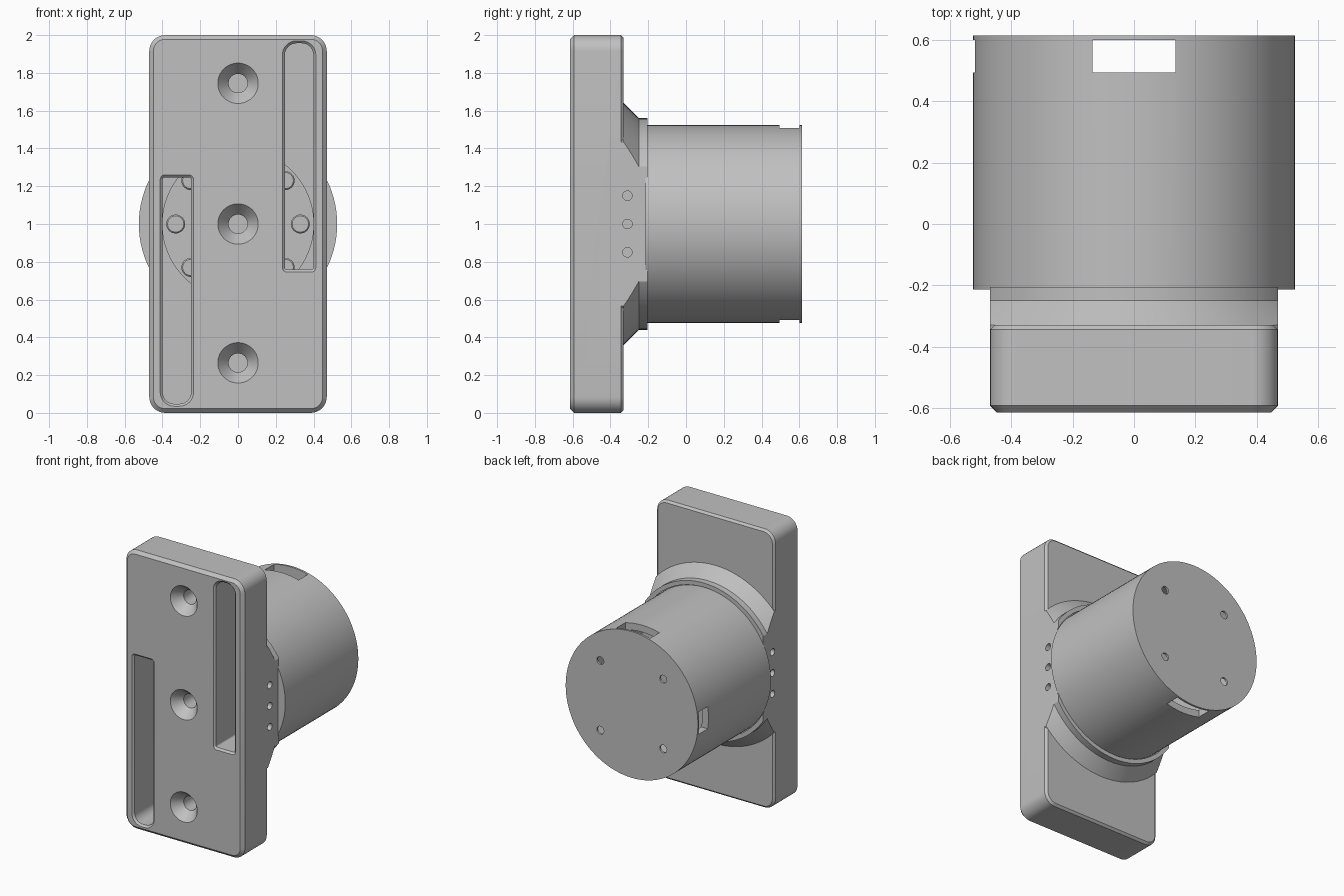
import bpy
import bmesh
from math import sin, cos, pi

cube = bpy.data.objects.get("Cube")
if cube:
    bpy.data.objects.remove(cube, do_unlink=True)

grey = bpy.data.materials.new("light_grey")
grey.use_nodes = True
colour = (0.53, 0.53, 0.53, 1)
grey.diffuse_color = colour
grey.node_tree.nodes["Principled BSDF"].inputs["Base Color"].default_value = colour

MID = 1.0  # height of the drum axis


def circle(y, r, x=0, z=MID, n=96):
    return [(x + r * cos(2 * pi * i / n), y, z + r * sin(2 * pi * i / n)) for i in range(n)]


def rounded(y, x0, x1, z0, z1, top, bottom, inset=0, steps=8):
    """Rounded rectangle across the y axis, with its own top and bottom corner radius."""
    points = []
    corners = [(x1, z1, -1, -1, top), (x0, z1, 1, -1, top),
               (x0, z0, 1, 1, bottom), (x1, z0, -1, 1, bottom)]
    for k, (x, z, sx, sz, r) in enumerate(corners):
        for i in range(steps + 1):
            a = (k + i / steps) * pi / 2
            reach = max(r - inset, 0.004)
            points.append((x + sx * (inset + reach) + reach * cos(a), y,
                           z + sz * (inset + reach) + reach * sin(a)))
    return points


def loft(name, rings):
    """Closed solid through a row of rings with equal point counts."""
    bm = bmesh.new()
    loops = [[bm.verts.new(p) for p in ring] for ring in rings]
    n = len(loops[0])
    for a, b in zip(loops, loops[1:]):
        for i in range(n):
            bm.faces.new((a[i], a[(i + 1) % n], b[(i + 1) % n], b[i]))
    bm.faces.new(loops[0])
    bm.faces.new(loops[-1])
    bmesh.ops.recalc_face_normals(bm, faces=bm.faces)
    mesh = bpy.data.meshes.new(name)
    bm.to_mesh(mesh)
    bm.free()
    mesh.materials.append(grey)
    obj = bpy.data.objects.new(name, mesh)
    bpy.context.collection.objects.link(obj)
    return obj


def box(name, x0, x1, y0, y1, z0, z1):
    return loft(name, [[(x0, y, z0), (x1, y, z0), (x1, y, z1), (x0, y, z1)] for y in (y0, y1)])


def rod(name, r, y0, y1, x=0, z=MID, n=96):
    return loft(name, [circle(y0, r, x, z, n), circle(y1, r, x, z, n)])


def select(obj):
    bpy.ops.object.select_all(action='DESELECT')
    obj.select_set(True)
    bpy.context.view_layer.objects.active = obj


def combine(obj, tool, operation='DIFFERENCE'):
    select(obj)
    mod = obj.modifiers.new("combine", 'BOOLEAN')
    mod.operation = operation
    mod.solver = 'EXACT'
    mod.object = tool
    bpy.ops.object.modifier_apply(modifier=mod.name)
    bpy.data.objects.remove(tool, do_unlink=True)


def smooth(obj):
    select(obj)
    bpy.ops.object.shade_smooth_by_angle(angle=pi / 7)


# Mounting plate with chamfered front and back rims
FRONT, BACK, HALF = -0.615, -0.33, 0.47
plate = loft("mounting_plate", [
    rounded(y, -HALF, HALF, 0, 2, 0.085, 0.085, inset)
    for y, inset in [(FRONT, 0.022), (FRONT + 0.022, 0), (BACK - 0.015, 0), (BACK, 0.015)]])

# Conical collar, trimmed flush with the plate sides
collar = loft("collar", [circle(-0.4, 0.64), circle(BACK, 0.64),
                         circle(-0.25, 0.56), circle(-0.205, 0.56)])
combine(collar, box("trim", -HALF, HALF, -1, 1, 0, 2), 'INTERSECT')
combine(plate, collar, 'UNION')

# Seat for the drum, and the bore behind the slots
combine(plate, rod("seat", 0.53, -0.215, -0.1))
combine(plate, loft("bore", [circle(-0.38, 0.39), circle(-0.37, 0.4), circle(-0.1, 0.4)]))

# Two long front slots with chamfered rims
for x0, x1, z0, z1, top, bottom in [(0.235, 0.412, 0.745, 1.97, 0.075, 0.025),
                                    (-0.412, -0.235, 0.035, 1.26, 0.025, 0.075)]:
    combine(plate, loft("slot", [
        rounded(y, x0, x1, z0, z1, top, bottom, inset)
        for y, inset in [(FRONT - 0.05, 0), (FRONT, 0), (FRONT + 0.013, 0.013), (-0.36, 0.013)]]))

# Countersunk mounting holes down the centre
for z in (0.265, MID, 1.745):
    combine(plate, loft("countersink", [
        circle(y, r, 0, z, 48)
        for y, r in [(FRONT - 0.05, 0.107), (FRONT, 0.107), (FRONT + 0.07, 0.05), (-0.4, 0.05)]]))

# Three pin holes in each side of the plate
for side in (-1, 1):
    for z in (0.85, MID, 1.15):
        pin = rod("pin_hole", 0.025, -0.06, 0.06, 0, 0, 24)
        pin.rotation_euler.z = pi / 2
        pin.location = (side * HALF, -0.31, z)
        bpy.context.view_layer.update()
        combine(plate, pin)
smooth(plate)

# Hollow drum with a thin end cap
drum = rod("drum", 0.525, -0.214, 0.615)
combine(drum, rod("hollow", 0.475, -0.17, 0.6))

# Windows at the top, bottom and right of the drum
combine(drum, box("upright_windows", -0.135, 0.135, 0.495, 0.6, 0.3, 1.7))
combine(drum, box("side_window", -0.6, -0.3, 0.495, 0.6, MID - 0.08, MID + 0.08))

# Four screw holes in the end cap
for sx in (-1, 1):
    for sz in (-1, 1):
        combine(drum, rod("cap_hole", 0.028, 0.55, 0.7, sx * 0.25, MID + sz * 0.25, 24))
smooth(drum)

# Screw heads on the drum front, seen through the slots
for side in (-1, 1):
    for x, dz in [(0.33, 0), (0.25, 0.23), (0.25, -0.23)]:
        screw = loft("screw_head", [circle(y, r, side * x, MID + dz, 32) for y, r in
                                    [(-0.3, 0.043), (-0.293, 0.05), (-0.2, 0.05)]])
        smooth(screw)
